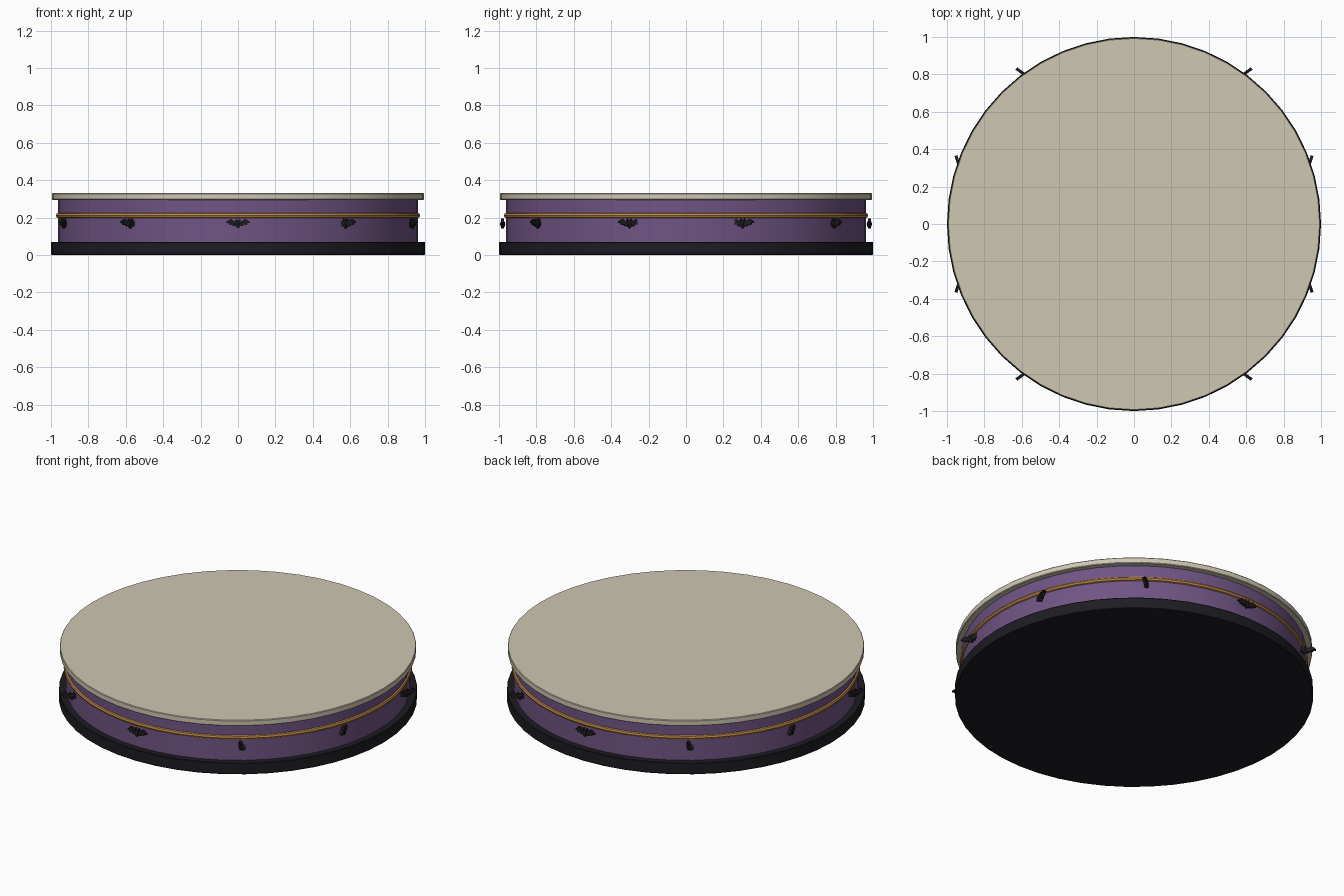
import bpy, bmesh, math

if "Cube" in bpy.data.objects:
    bpy.data.objects.remove(bpy.data.objects["Cube"])

SIDES = 48


def material(name, rgb):
    m = bpy.data.materials.new(name)
    m.diffuse_color = (*rgb, 1)
    m.use_nodes = True
    m.node_tree.nodes["Principled BSDF"].inputs["Base Color"].default_value = m.diffuse_color
    return m


black = material("black", (0.012, 0.012, 0.016))
purple = material("purple", (0.16, 0.09, 0.23))
orange = material("orange", (0.50, 0.24, 0.06))
cream = material("cream", (0.62, 0.57, 0.45))


def finish(name, bm, mat):
    bmesh.ops.recalc_face_normals(bm, faces=bm.faces)
    me = bpy.data.meshes.new(name)
    bm.to_mesh(me)
    bm.free()
    me.materials.append(mat)
    ob = bpy.data.objects.new(name, me)
    bpy.context.collection.objects.link(ob)
    bpy.ops.object.select_all(action='DESELECT')
    ob.select_set(True)
    bpy.context.view_layer.objects.active = ob
    bpy.ops.object.shade_smooth_by_angle(angle=math.radians(30))
    return ob


def lathe(name, profile, mat, closed=False):
    """Spin an (r, z) profile; an open profile gets flat end caps."""
    bm = bmesh.new()
    rings = []
    for r, z in profile:
        rings.append([bm.verts.new((r * math.cos(2 * math.pi * i / SIDES),
                                    r * math.sin(2 * math.pi * i / SIDES), z))
                      for i in range(SIDES)])
    pairs = list(zip(rings, rings[1:]))
    if closed:
        pairs.append((rings[-1], rings[0]))
    else:
        bm.faces.new(rings[0])
        bm.faces.new(rings[-1])
    for a, b in pairs:
        for i in range(SIDES):
            j = (i + 1) % SIDES
            bm.faces.new((a[i], a[j], b[j], b[i]))
    return finish(name, bm, mat)


# stacked discs
lathe("base_disc", [(0.997, 0), (1.0, 0.004), (1.0, 0.066), (0.997, 0.07)], black)
lathe("drum_wall", [(0.962, 0.065), (0.962, 0.30)], purple)
lathe("top_plate", [(0.992, 0.295), (0.995, 0.299), (0.995, 0.327), (0.992, 0.331)], cream)

# trim band around the drum
lathe("trim_band", [(0.960 + 0.014 * math.cos(k * math.pi / 4),
                     0.211 + 0.014 * math.sin(k * math.pi / 4)) for k in range(8)],
      orange, closed=True)

# bat ornaments: mirrored silhouette with thickness, plus a round body
half = [(0, 0.010), (0.006, 0.012), (0.010, 0.027), (0.015, 0.010), (0.026, 0.014),
        (0.036, 0.023), (0.050, 0.018), (0.066, 0.004), (0.052, 0.002),
        (0.044, -0.010), (0.034, -0.006), (0.024, -0.016), (0.014, -0.012), (0, -0.027)]
outline = half + [(-x, z) for x, z in half[-2:0:-1]]


def bat(name, theta):
    bm = bmesh.new()
    face = bm.faces.new([bm.verts.new((x, -0.008, z)) for x, z in outline])
    ext = bmesh.ops.extrude_face_region(bm, geom=[face], use_keep_orig=True)
    for v in ext["geom"]:
        if isinstance(v, bmesh.types.BMVert):
            v.co.y += 0.016
    bmesh.ops.triangulate(bm, faces=[f for f in bm.faces if len(f.verts) > 4])
    body = bmesh.ops.create_uvsphere(bm, u_segments=10, v_segments=6, radius=0.014)
    for v in body["verts"]:
        v.co.z = v.co.z * 1.5 - 0.004
    ob = finish(name, bm, black)
    ob.location = (0.98 * math.cos(theta), 0.98 * math.sin(theta), 0.169)
    ob.rotation_euler.z = math.pi / 2 - theta


for i in range(10):
    bat(f"bat_{i + 1}", math.radians(18 + 36 * i))
